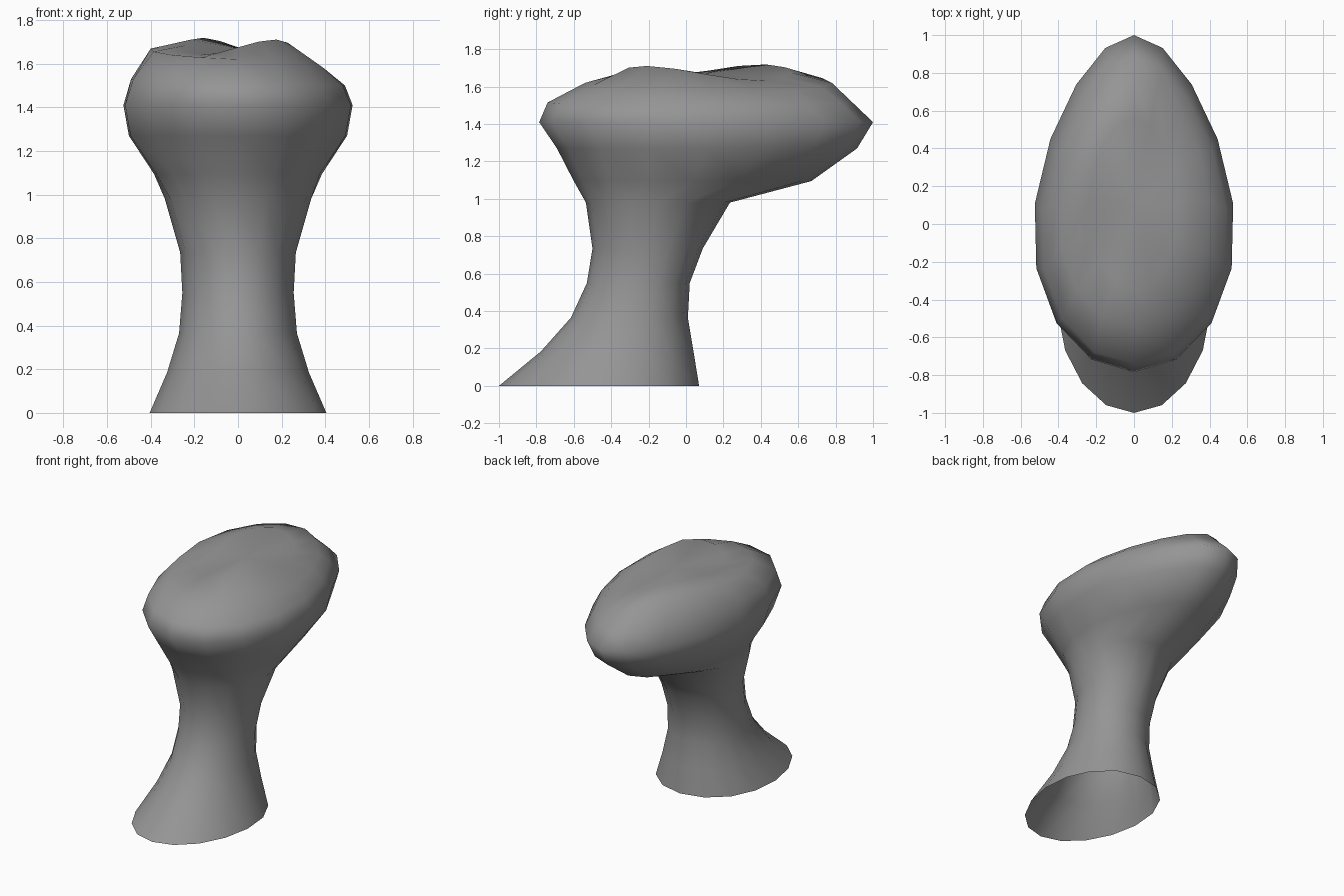
import bpy, bmesh
from math import sin, cos, tau

cube = bpy.data.objects.get("Cube")
if cube:
    bpy.data.objects.remove(cube, do_unlink=True)

grey = bpy.data.materials.new("plain_grey")
grey.use_nodes = True
colour = (0.3, 0.3, 0.3, 1)
grey.diffuse_color = colour
grey.node_tree.nodes["Principled BSDF"].inputs["Base Color"].default_value = colour

SIDES = 16

# height, front y, back y, half width, egg taper to the back, saddle twist, side tilt
RINGS = [
    (0.00, -1.00, 0.07, 0.405, -0.08, 0, 0),
    (0.185, -0.775, 0.04, 0.325, -0.08, 0, 0),
    (0.365, -0.615, 0.01, 0.27, -0.08, 0, 0),
    (0.55, -0.53, 0.02, 0.255, -0.08, 0, 0),
    (0.735, -0.50, 0.09, 0.265, -0.06, 0, 0),
    (0.98, -0.535, 0.235, 0.335, 0.0, 0, 0),
    (1.095, -0.60, 0.67, 0.385, 0.16, 0, 0),
    (1.27, -0.69, 0.915, 0.5, 0.2, 0, 0),
    (1.41, -0.785, 1.00, 0.525, 0.2, 0, 0),
    (1.515, -0.74, 0.89, 0.49, 0.18, 0, 0.03),
    (1.62, -0.54, 0.78, 0.4, 0.14, 0.12, 0.12),
    (1.675, -0.34, 0.56, 0.24, 0.08, 0.75, 0.03),
]


def add_ring(bm, z, front, back, half, egg, twist, tilt):
    """One egg-shaped loop; the twist lifts two opposite quarters."""
    loop = []
    for i in range(SIDES):
        a = tau * i / SIDES
        c = cos(a)
        x = half * sin(a) * (1 - egg * (c + 0.35 * c * c))
        y = (front + back) / 2 + (back - front) / 2 * c
        loop.append(bm.verts.new((x, y, z - twist * x * (y - 0.1) - tilt * x)))
    return loop


# Pedestal, neck and head as one lofted skin, open underneath
bm = bmesh.new()
loops = [add_ring(bm, *ring) for ring in RINGS]
for low, high in zip(loops, loops[1:]):
    for i in range(SIDES):
        j = (i + 1) % SIDES
        bm.faces.new((low[i], low[j], high[j], high[i]))

# Crown of the head
crown = bm.verts.new((0, 0.1, 1.67))
top = loops[-1]
for i in range(SIDES):
    bm.faces.new((top[i], top[(i + 1) % SIDES], crown))
bmesh.ops.recalc_face_normals(bm, faces=bm.faces)

mesh = bpy.data.meshes.new("pedestal_head")
bm.to_mesh(mesh)
bm.free()
mesh.materials.append(grey)
body = bpy.data.objects.new("pedestal_head", mesh)
bpy.context.collection.objects.link(body)
for p in mesh.polygons:
    p.use_smooth = True
